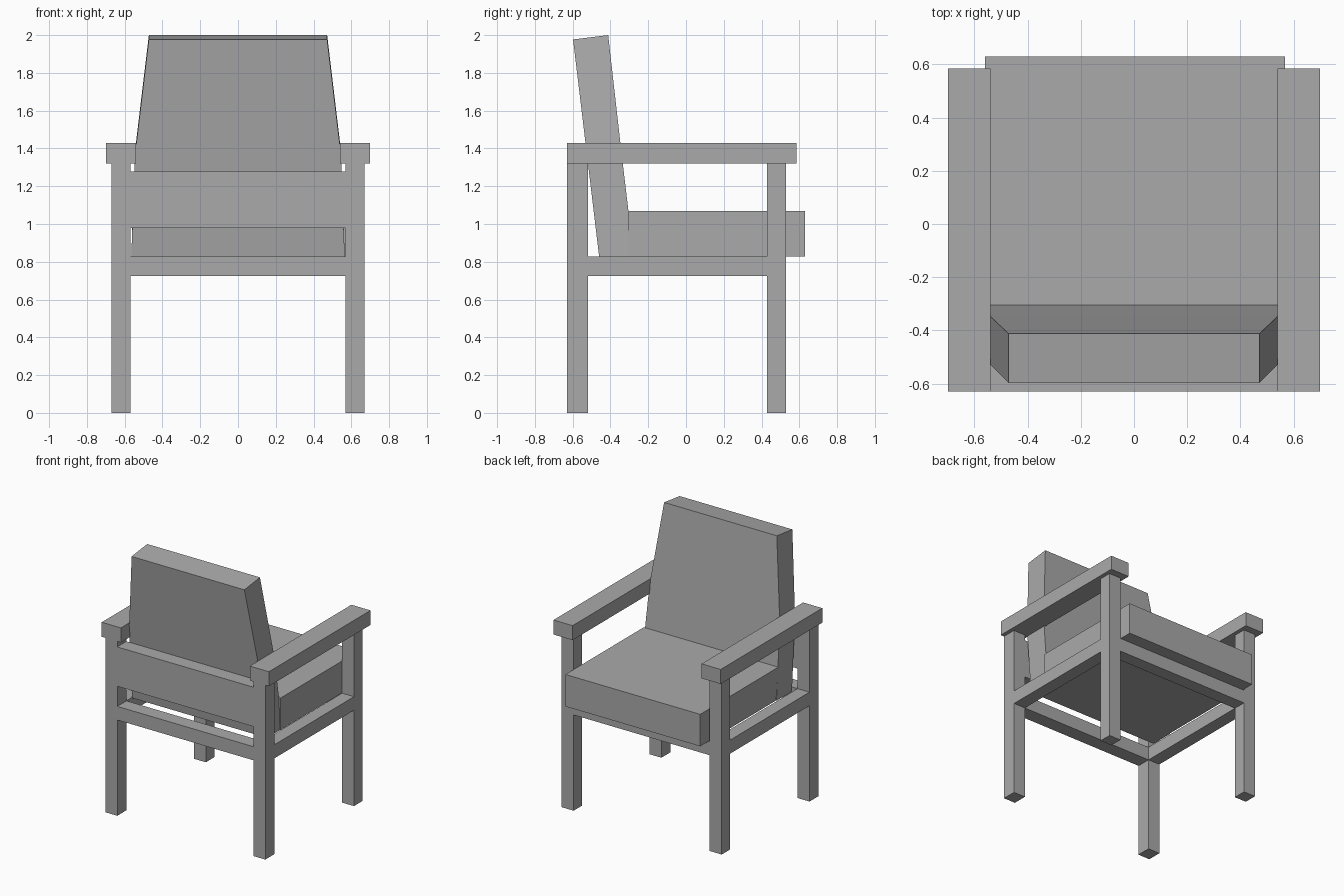
import bpy
import bmesh

cube = bpy.data.objects.get("Cube")
if cube:
    bpy.data.objects.remove(cube, do_unlink=True)

# One flat grey for the whole chair
GREY = (0.4, 0.4, 0.4, 1.0)
grey = bpy.data.materials.new("plain_grey")
grey.use_nodes = True
grey.diffuse_color = GREY
grey.node_tree.nodes["Principled BSDF"].inputs["Base Color"].default_value = GREY


def add_loft(name, sections):
    """Join rectangular sections, each a list of four corners, into a closed solid."""
    bm = bmesh.new()
    rings = [[bm.verts.new(p) for p in section] for section in sections]
    bm.faces.new(rings[0])
    bm.faces.new(rings[-1])
    for low, high in zip(rings, rings[1:]):
        for i in range(4):
            j = (i + 1) % 4
            bm.faces.new((low[i], low[j], high[j], high[i]))
    bmesh.ops.recalc_face_normals(bm, faces=bm.faces)
    mesh = bpy.data.meshes.new(name)
    bm.to_mesh(mesh)
    bm.free()
    mesh.materials.append(grey)
    obj = bpy.data.objects.new(name, mesh)
    bpy.context.collection.objects.link(obj)
    return obj


def add_box(name, x, y, z):
    """Box from (low, high) ranges."""
    corners = [(x[0], y[0]), (x[1], y[0]), (x[1], y[1]), (x[0], y[1])]
    return add_loft(name, [[(cx, cy, h) for cx, cy in corners] for h in z])


INNER, OUTER = 0.57, 0.67        # leg faces across the chair
REAR = (-0.63, -0.52)            # rear leg depth
FRONT = (0.43, 0.53)             # seat-edge leg depth
RAIL = (0.725, 0.828)            # seat rail height
ARM_LOW, ARM_TOP = 1.32, 1.43

# Legs, side rails and armrests on both sides
for side, s in (("left", 1), ("right", -1)):
    across = sorted((s * INNER, s * OUTER))
    add_box(f"rear_leg_{side}", across, REAR, (0, ARM_LOW))
    add_box(f"front_leg_{side}", across, FRONT, (0, ARM_LOW))
    add_box(f"side_rail_{side}", across, (REAR[1], FRONT[0]), RAIL)
    add_box(f"armrest_{side}", sorted((s * 0.54, s * 0.70)),
            (REAR[0], 0.585), (ARM_LOW, ARM_TOP))

# Cross rails and rear board
span = (-INNER, INNER)
add_box("rear_rail", span, REAR, RAIL)
add_box("front_rail", span, FRONT, RAIL)
add_box("rear_board", span, REAR, (0.98, 1.278))

# Seat cushion
add_box("seat_cushion", (-0.56, 0.568), (-0.305, 0.63), (0.828, 1.07))

# Leaning back cushion, tapered above the armrests
# each row: half width, rear y, rear z, front y, front z
rows = [(0.565, -0.46, 0.828, -0.276, 0.828),
        (0.545, -0.525, 1.37, -0.343, 1.39),
        (0.472, -0.598, 1.977, -0.412, 2.0)]
add_loft("back_cushion", [[(-w, ry, rz), (w, ry, rz), (w, fy, fz), (-w, fy, fz)]
                          for w, ry, rz, fy, fz in rows])
